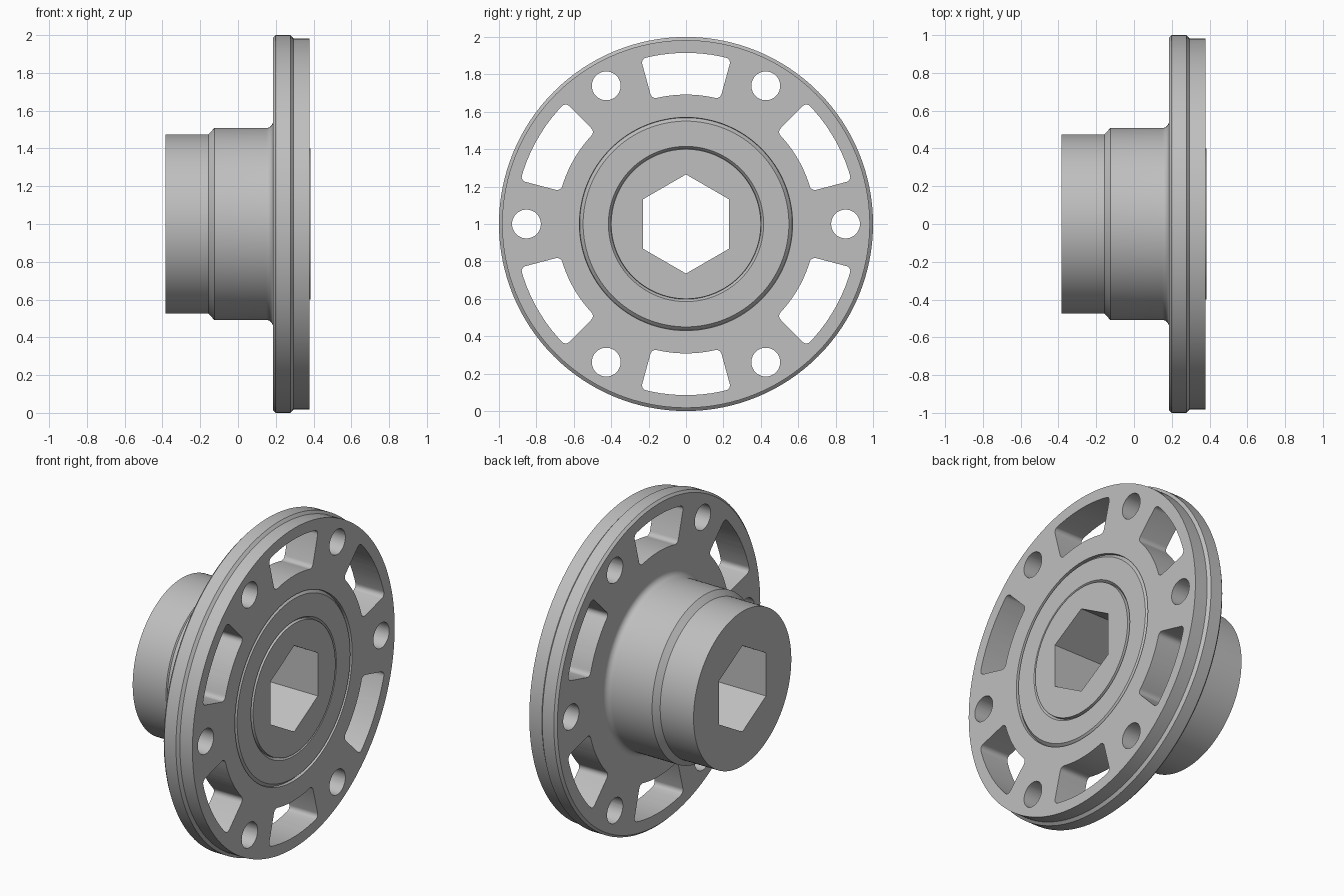
import bpy, bmesh
from math import sin, cos, pi, radians
from mathutils import Matrix

if "Cube" in bpy.data.objects:
    bpy.data.objects.remove(bpy.data.objects["Cube"])

metal = bpy.data.materials.new("satin grey metal")
metal.use_nodes = True
GREY = (0.52, 0.52, 0.52, 1)
metal.diffuse_color = GREY
metal.node_tree.nodes["Principled BSDF"].inputs["Base Color"].default_value = GREY


def make_object(name, bm):
    bmesh.ops.recalc_face_normals(bm, faces=bm.faces)
    mesh = bpy.data.meshes.new(name)
    bm.to_mesh(mesh)
    bm.free()
    ob = bpy.data.objects.new(name, mesh)
    bpy.context.collection.objects.link(ob)
    ob.data.materials.append(metal)
    return ob


def lathe(name, profile, steps=128):
    """Revolve (x, radius) points about the x axis and cap both ends."""
    bm = bmesh.new()
    rings = [[bm.verts.new((x, r * cos(2 * pi * i / steps), r * sin(2 * pi * i / steps)))
              for i in range(steps)] for x, r in profile]
    for a, b in zip(rings, rings[1:]):
        for i in range(steps):
            j = (i + 1) % steps
            bm.faces.new((a[i], a[j], b[j], b[i]))
    bm.faces.new(rings[0])
    bm.faces.new(rings[-1])
    return make_object(name, bm)


def add_prism(bm, outline, x0, x1, rounding=0, corners=()):
    """Extrude a (y, z) outline along x, rounding the chosen corners."""
    a = [bm.verts.new((x0, y, z)) for y, z in outline]
    b = [bm.verts.new((x1, y, z)) for y, z in outline]
    n = len(a)
    bm.faces.new(a)
    bm.faces.new(b[::-1])
    for i in range(n):
        bm.faces.new((a[i], b[i], b[(i + 1) % n], a[(i + 1) % n]))
    if corners:
        edges = [bm.edges.get((a[i], b[i])) for i in corners]
        bmesh.ops.bevel(bm, geom=edges, offset=rounding, segments=5,
                        profile=0.5, affect='EDGES')


def arc(radius, start, end, n, cy=0, cz=0):
    return [(cy + radius * cos(start + (end - start) * i / n),
             cz + radius * sin(start + (end - start) * i / n)) for i in range(n + 1)]


# Hub, root fillet, flange with edge groove, and face grooves in one profile
hub = [(-0.387, 0.475), (-0.16, 0.475), (-0.128, 0.508)]
fillet = arc(0.036, -pi / 2, 0, 8, 0.146, 0.544)
rim = [(0.182, 0.986), (0.196, 1.0), (0.275, 1.0), (0.29, 0.983), (0.375, 0.983)]
grooves = [(0.375, 0.57), (0.357, 0.568), (0.376, 0.55),
           (0.376, 0.415), (0.36, 0.402), (0.38, 0.4)]
flange = lathe("flanged_hub", hub + fillet + rim + grooves)

# Cutters: hexagonal bore, bolt holes and rounded windows
bm = bmesh.new()
add_prism(bm, arc(0.265, pi / 6, pi / 6 + 2 * pi, 6)[:-1], -0.6, 0.6)
half = radians(15.3)
for k in range(6):
    turn = k * pi / 3
    hole = arc(0.077, 0, 2 * pi, 40, 0.853 * cos(turn), 0.853 * sin(turn))[:-1]
    add_prism(bm, hole, 0.1, 0.6)
    mid = turn + pi / 6
    n = 9
    window = (arc(0.915, mid - half, mid + half, n)
              + arc(0.692, mid + half, mid - half, n))
    add_prism(bm, window, 0.1, 0.6, 0.028, (0, n, n + 1, 2 * n + 1))
cutter = make_object("opening_cutter", bm)
cutter.hide_render = True

cut = flange.modifiers.new("openings", 'BOOLEAN')
cut.operation = 'DIFFERENCE'
cut.solver = 'EXACT'
cut.object = cutter
bpy.ops.object.select_all(action='DESELECT')
bpy.context.view_layer.objects.active = flange
flange.select_set(True)
bpy.ops.object.modifier_apply(modifier=cut.name)
bpy.data.objects.remove(cutter)

# Smooth round walls, flat end faces
flange.data.transform(Matrix.Translation((0.003, 0, 1)))
bpy.ops.object.shade_smooth_by_angle(angle=radians(25))
for face in flange.data.polygons:
    if abs(face.normal.x) > 0.999:
        face.use_smooth = False
